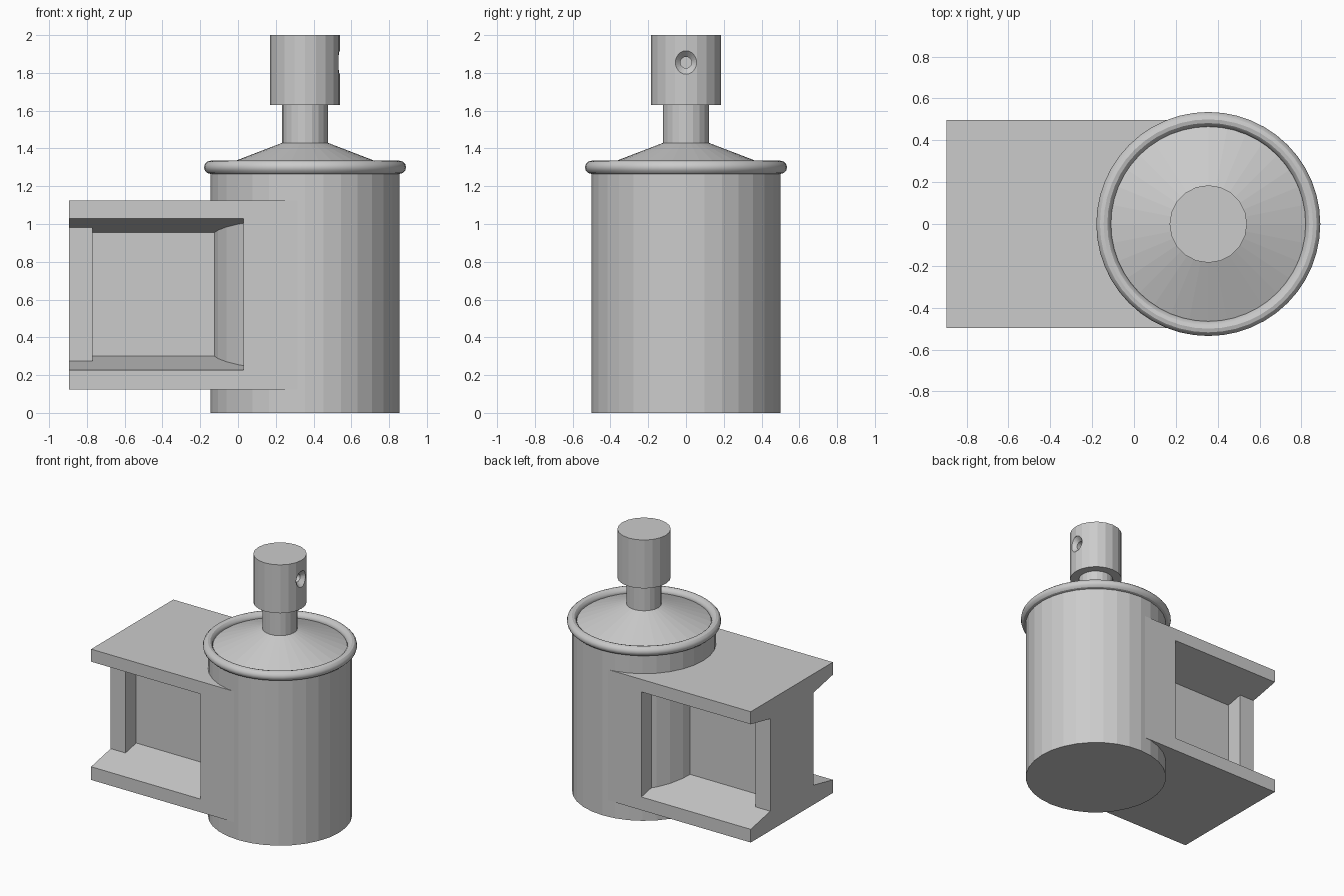
import bpy
import bmesh
from math import pi, sin, cos

if "Cube" in bpy.data.objects:
    bpy.data.objects.remove(bpy.data.objects["Cube"])

CX = 0.355  # axis of the round parts


def finish(bm, name):
    bmesh.ops.recalc_face_normals(bm, faces=bm.faces)
    mesh = bpy.data.meshes.new(name)
    bm.to_mesh(mesh)
    bm.free()
    obj = bpy.data.objects.new(name, mesh)
    bpy.context.collection.objects.link(obj)
    return obj


def turned(name, rings, sides, axis='Z', origin=(CX, 0, 0)):
    """Capped round solid through (radius, position) rings along an axis."""
    bm = bmesh.new()
    loops = []
    for r, h in rings:
        loop = []
        for i in range(sides):
            a = 2 * pi * i / sides
            u, v = r * cos(a), r * sin(a)
            p = (u, v, h) if axis == 'Z' else (h, u, v)
            loop.append(bm.verts.new([p[k] + origin[k] for k in range(3)]))
        loops.append(loop)
    for a, b in zip(loops, loops[1:]):
        for i in range(sides):
            j = (i + 1) % sides
            bm.faces.new((a[i], a[j], b[j], b[i]))
    bm.faces.new(loops[0])
    bm.faces.new(loops[-1])
    return finish(bm, name)


def plan_solid(name, plan, low, high):
    """Plan polygon raised between two heights that may vary with y."""
    bm = bmesh.new()
    bot = [bm.verts.new((x, y, low(y))) for x, y in plan]
    top = [bm.verts.new((x, y, high(y))) for x, y in plan]
    bm.faces.new(bot)
    bm.faces.new(top)
    for i in range(len(plan)):
        j = (i + 1) % len(plan)
        bm.faces.new((bot[i], bot[j], top[j], top[i]))
    return finish(bm, name)


def cut(obj, cutter):
    cutter.hide_render = True
    mod = obj.modifiers.new("cut", 'BOOLEAN')
    mod.operation = 'DIFFERENCE'
    mod.solver = 'EXACT'
    mod.object = cutter
    bpy.context.view_layer.objects.active = obj
    bpy.ops.object.modifier_apply(modifier=mod.name)
    bpy.data.objects.remove(cutter)


# Main tank with conical shoulder
turned("tank", [(0.5, 0), (0.5, 1.292)], 32)
turned("shoulder_cone", [(0.49, 1.288), (0.12, 1.43)], 32)

# Rolled rim
bpy.ops.mesh.primitive_torus_add(location=(CX, 0, 1.3), major_radius=0.5,
                                 minor_radius=0.035, major_segments=48, minor_segments=12)
bpy.context.object.name = "rim"
bpy.ops.object.shade_smooth_by_angle()

# Neck and knob with a countersunk side hole
turned("neck", [(0.122, 1.4), (0.122, 1.64)], 20)
knob = turned("knob", [(0.185, 1.63), (0.185, 2.0)], 20)
cut(knob, turned("hole_cutter", [(0.03, 0.1), (0.03, 0.15), (0.062, 0.182), (0.062, 0.25)],
                 24, 'X', (CX, 0, 1.855)))

# I-beam mount: block with a stepped, tapered pocket on each side
W = 0.496
mount = plan_solid("mount", [(-0.895, -W), (CX, -W), (CX, W), (-0.895, W)],
                   lambda y: 0.125, lambda y: 1.125)
taper = 0.205
for s in (-1, 1):
    plan = [(-1, 0.6), (0.03, 0.6), (0.03, 0.13), (-0.77, 0.13), (-0.77, 0.26), (-1, 0.26)]
    cut(mount, plan_solid("pocket_cutter", [(x, s * y) for x, y in plan],
                          lambda y: 0.225 + taper * (0.5 - abs(y)),
                          lambda y: 1.03 - taper * (0.5 - abs(y))))
